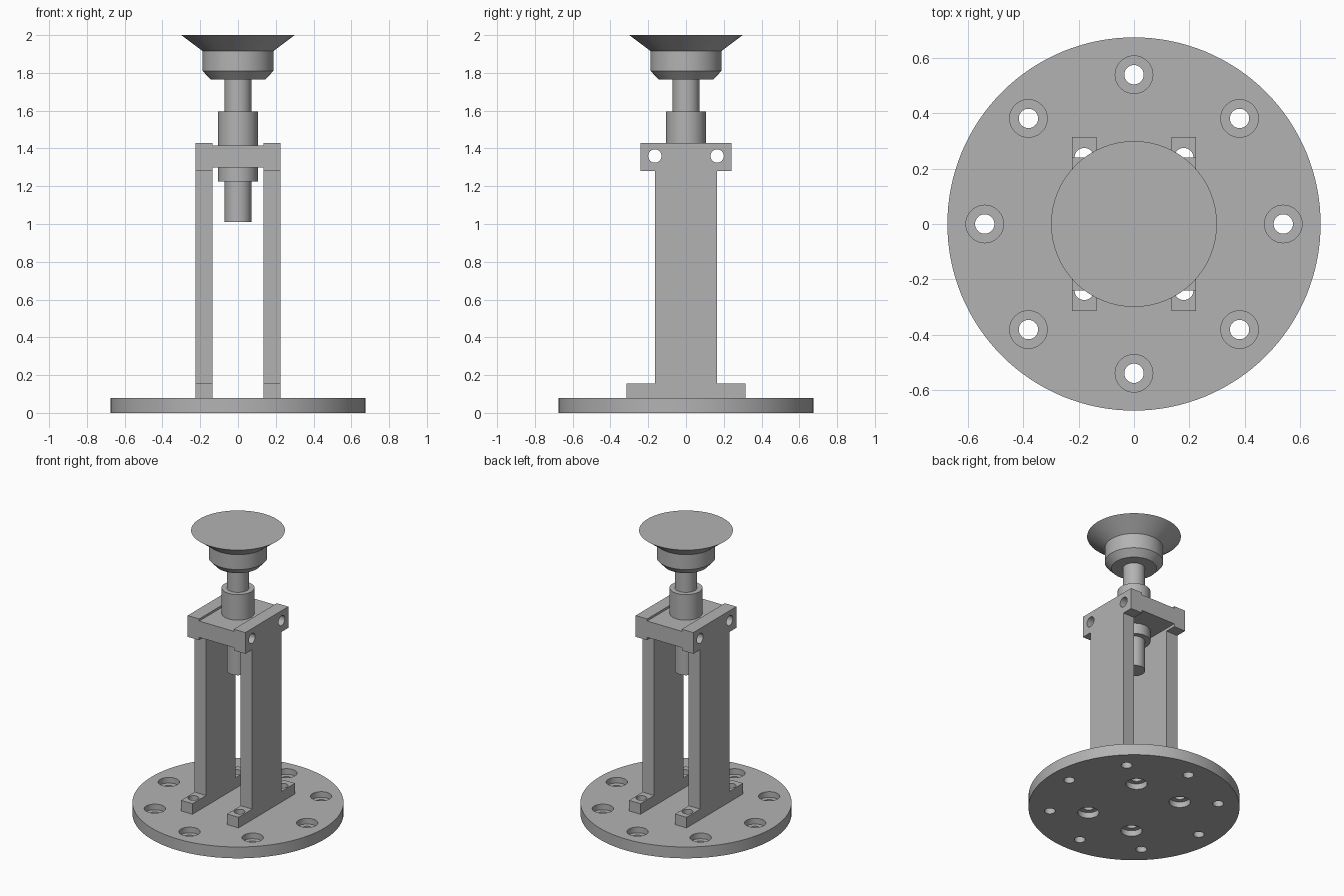
import bpy, bmesh, math
from mathutils import Matrix

cube = bpy.data.objects.get("Cube")
if cube:
    bpy.data.objects.remove(cube, do_unlink=True)

metal = bpy.data.materials.new("machined_grey")
metal.use_nodes = True
GREY = (0.45, 0.45, 0.45, 1)
metal.diffuse_color = GREY
metal.node_tree.nodes["Principled BSDF"].inputs["Base Color"].default_value = GREY


def lathe(bm, profile, x=0, y=0, segments=48, turn=Matrix()):
    """Closed solid of revolution from (radius, height) pairs, bottom to top."""
    place = Matrix.Translation((x, y, 0)) @ turn
    rings = []
    for r, z in profile:
        angles = [2 * math.pi * i / segments for i in range(segments)]
        rings.append([bm.verts.new(place @ Matrix.Translation((r * math.cos(a), r * math.sin(a), z)).translation)
                      for a in angles])
    for low, high in zip(rings, rings[1:]):
        for i in range(segments):
            j = (i + 1) % segments
            bm.faces.new((low[i], low[j], high[j], high[i]))
    bm.faces.new(rings[0][::-1])
    bm.faces.new(rings[-1])


def prism(bm, outline, x0, x1):
    """Extrude a (y, z) outline from x0 to x1."""
    face = bm.faces.new([bm.verts.new((x0, y, z)) for y, z in outline])
    moved = bmesh.ops.extrude_face_region(bm, geom=[face])["geom"]
    verts = [v for v in moved if isinstance(v, bmesh.types.BMVert)]
    bmesh.ops.translate(bm, verts=verts, vec=(x1 - x0, 0, 0))


def finish(bm, name):
    bmesh.ops.recalc_face_normals(bm, faces=bm.faces)
    mesh = bpy.data.meshes.new(name)
    bm.to_mesh(mesh)
    bm.free()
    mesh.materials.append(metal)
    obj = bpy.data.objects.new(name, mesh)
    bpy.context.collection.objects.link(obj)
    return obj


def activate(obj):
    bpy.ops.object.select_all(action='DESELECT')
    obj.select_set(True)
    bpy.context.view_layer.objects.active = obj


def drill(obj, cutter_bm):
    cutter = finish(cutter_bm, "drill_cutter")
    cutter.hide_render = True
    mod = obj.modifiers.new("holes", 'BOOLEAN')
    mod.operation, mod.solver, mod.object = 'DIFFERENCE', 'EXACT', cutter
    activate(obj)
    bpy.ops.object.modifier_apply(modifier=mod.name)
    bpy.data.objects.remove(cutter, do_unlink=True)


def smooth(obj):
    activate(obj)
    bpy.ops.object.shade_smooth_by_angle(angle=math.radians(30))


BASE_TOP = 0.08
HOLE = 0.035
BORE = 0.068
FOOT_X, FOOT_Y = 0.18, 0.24
corners = [(sx * FOOT_X, sy * FOOT_Y) for sx in (-1, 1) for sy in (-1, 1)]

# Round base with a ring of counterbored holes and four bores underneath
bm = bmesh.new()
lathe(bm, [(0.675, 0), (0.675, BASE_TOP)], segments=128)
base = finish(bm, "base_plate")
bm = bmesh.new()
for k in range(8):
    a = k * math.pi / 4
    lathe(bm, [(HOLE, -0.1), (HOLE, 0.04), (BORE, 0.04), (BORE, 0.2)],
          0.54 * math.cos(a), 0.54 * math.sin(a))
for x, y in corners:
    lathe(bm, [(BORE, -0.1), (BORE, 0.04), (HOLE, 0.04), (HOLE, 0.2)], x, y)
drill(base, bm)
smooth(base)


def cross_holes():
    """Cutter for the two sideways bolt holes."""
    cutters = bmesh.new()
    for y in (-0.165, 0.165):
        turn = Matrix.Translation((0, 0, 1.36)) @ Matrix.Rotation(math.pi / 2, 4, 'Y')
        lathe(cutters, [(HOLE, -0.5), (HOLE, 0.5)], 0, y, turn=turn)
    return cutters


# Two uprights with wide feet and heads
half = [(0.315, BASE_TOP), (0.315, 0.155), (0.163, 0.155),
        (0.163, 1.28), (0.24, 1.28), (0.24, 1.43)]
outline = half + [(-y, z) for y, z in reversed(half)]
for name, side in (("left_upright", 1), ("right_upright", -1)):
    bm = bmesh.new()
    prism(bm, outline, side * 0.135, side * 0.225)
    upright = finish(bm, name)
    cutters = cross_holes()
    for x, y in corners:
        if x * side > 0:
            lathe(cutters, [(HOLE, 0), (HOLE, 0.3)], x, y)
    drill(upright, cutters)
    smooth(upright)

# Bridge between the heads, bored for the collar
bm = bmesh.new()
prism(bm, [(-0.24, 1.3), (0.24, 1.3), (0.24, 1.415), (-0.24, 1.415)], -0.135, 0.135)
bridge = finish(bm, "bridge_plate")
cutters = cross_holes()
lathe(cutters, [(0.105, 1.2), (0.105, 1.5)], segments=64)
drill(bridge, cutters)
smooth(bridge)

# Collar, plunger rod and flared knob
for name, profile in (
    ("guide_collar", [(0.105, 1.225), (0.105, 1.595)]),
    ("plunger_rod", [(0.071, 1.01), (0.071, 1.77)]),
    ("flared_knob", [(0.145, 1.765), (0.187, 1.81), (0.187, 1.915), (0.3, 2.0)]),
):
    bm = bmesh.new()
    lathe(bm, profile, segments=64)
    smooth(finish(bm, name))
